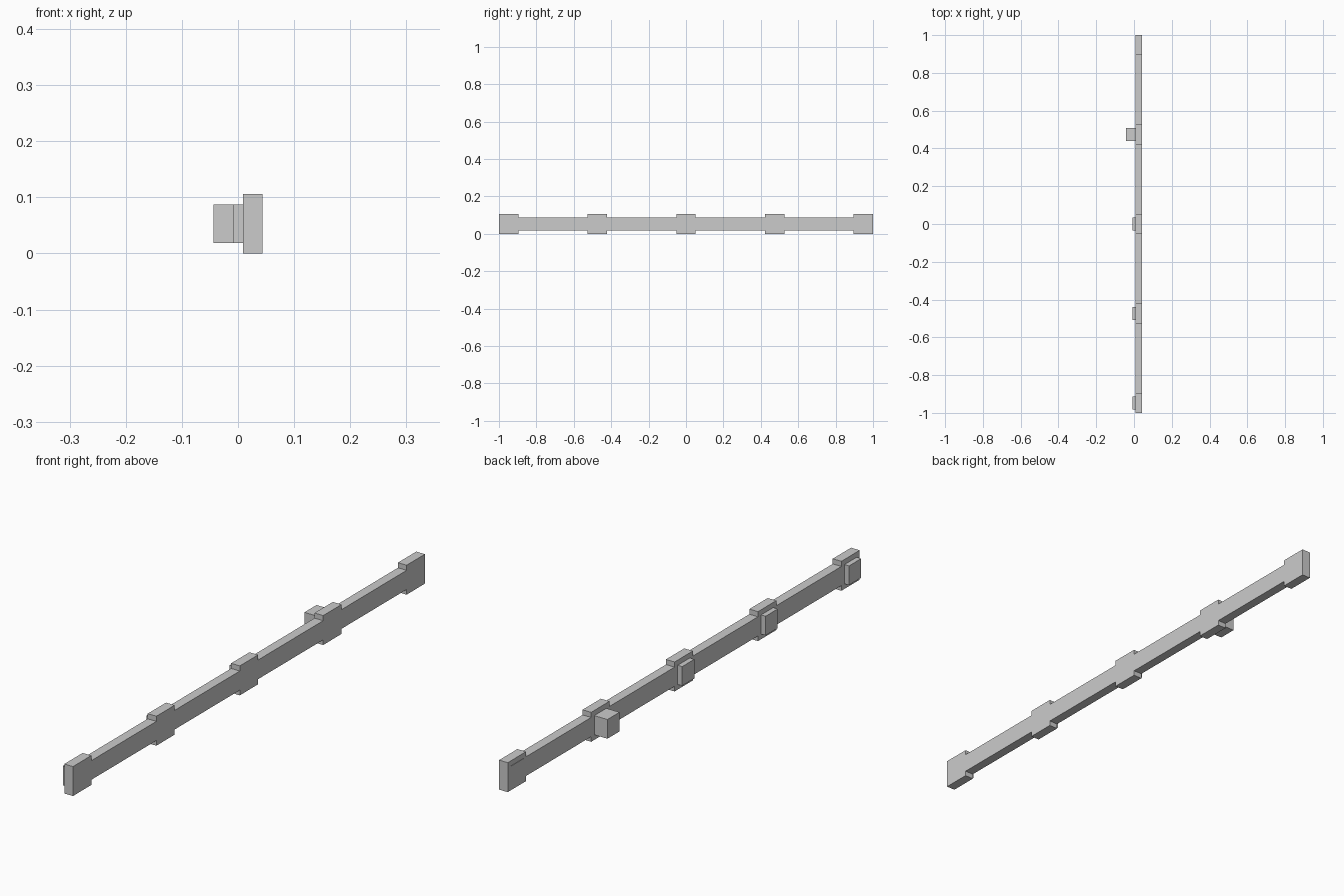
import bpy, bmesh

if "Cube" in bpy.data.objects:
    bpy.data.objects.remove(bpy.data.objects["Cube"])

X0, X1 = 0.009, 0.0435            # rail thickness range
H, Z0, Z1 = 0.106, 0.0185, 0.0875  # full height, narrow band
CENTRES = [-0.948, -0.474, 0.0, 0.474, 0.948]
HALF_PLATE, HALF_PAD = 0.052, 0.0345


def finish(name, bm):
    bmesh.ops.recalc_face_normals(bm, faces=bm.faces)
    mesh = bpy.data.meshes.new(name)
    bm.to_mesh(mesh)
    bm.free()
    obj = bpy.data.objects.new(name, mesh)
    bpy.context.collection.objects.link(obj)
    return obj


def box(name, lo, hi):
    bm = bmesh.new()
    bmesh.ops.create_cube(bm, size=1)
    for v in bm.verts:
        v.co = [(a + b) / 2 + c * (b - a) for a, b, c in zip(lo, hi, v.co)]
    return finish(name, bm)


# Rail: one stepped side profile, widened at every plate, extruded along x
top = []
for c in CENTRES:
    a, b = c - HALF_PLATE, c + HALF_PLATE
    if c != CENTRES[0]:
        top.append((a, Z1))
    top += [(a, H), (b, H)]
    if c != CENTRES[-1]:
        top.append((b, Z1))
outline = top + [(y, H - z) for y, z in reversed(top)]
bm = bmesh.new()
face = bm.faces.new([bm.verts.new((X0, y, z)) for y, z in outline])
ext = bmesh.ops.extrude_face_region(bm, geom=[face], use_keep_orig=True)
verts = [g for g in ext["geom"] if isinstance(g, bmesh.types.BMVert)]
bmesh.ops.translate(bm, verts=verts, vec=(X1 - X0, 0, 0))
finish("rail", bm)

# Pads on the back of each plate: three low, one tall peg, one almost flush
for i, (c, x) in enumerate(zip(CENTRES, [-0.009, -0.009, -0.009, -0.0435, 0.0075])):
    name = "peg" if i == 3 else f"pad_{i + 1}"
    box(name, (x, c - HALF_PAD, Z0), (X0, c + HALF_PAD, Z1))
